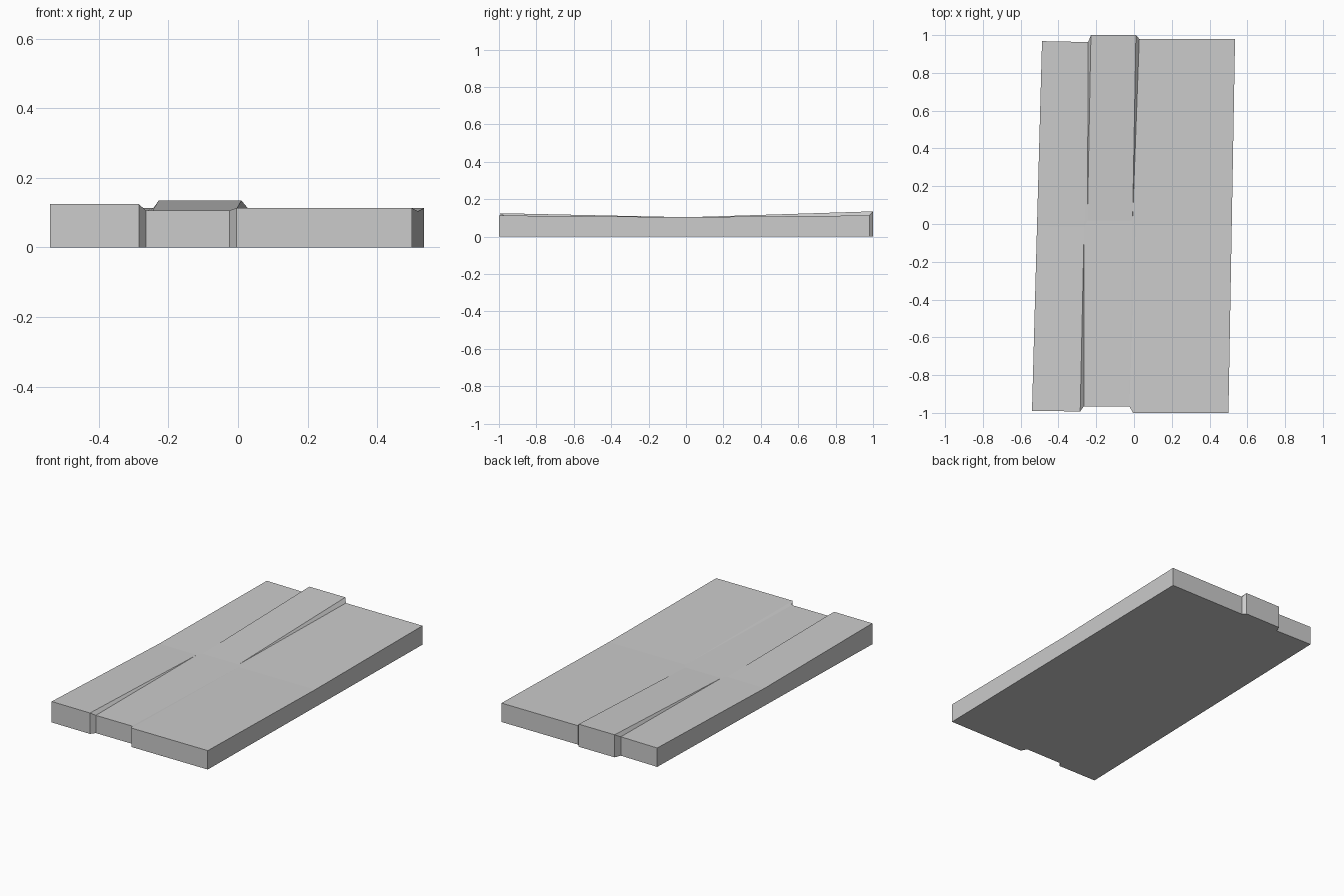
import bpy
import bmesh

cube = bpy.data.objects.get("Cube")
if cube:
    bpy.data.objects.remove(cube)

stone = bpy.data.materials.new("plain grey")
stone.use_nodes = True
grey = (0.6, 0.6, 0.6, 1)
stone.diffuse_color = grey
stone.node_tree.nodes["Principled BSDF"].inputs["Base Color"].default_value = grey

# End outlines: groove at the front, raised tongue at the back
front = [(-0.54, -0.99, 0.125), (-0.285, -0.992, 0.125), (-0.265, -0.965, 0.106),
         (-0.025, -0.965, 0.106), (-0.005, -1.0, 0.113), (0.5, -1.0, 0.113)]
back = [(-0.487, 0.968, 0.113), (-0.243, 0.963, 0.113), (-0.228, 1.0, 0.135),
        (0.01, 1.0, 0.135), (0.028, 0.98, 0.113), (0.535, 0.98, 0.113)]
# Flat waist halfway along
middle = [((f[0] + b[0]) / 2, (f[1] + b[1]) / 2, 0.104) for f, b in zip(front, back)]

bm = bmesh.new()
rows = [front, middle, back]
top = [[bm.verts.new(p) for p in row] for row in rows]
base = [[bm.verts.new((x, y, 0)) for x, y, z in row] for row in rows]

# Top and underside strips; the narrow walls fold along mirrored diagonals
for r in range(2):
    for c in range(5):
        a, b = top[r][c:c + 2]
        d, e = top[r + 1][c:c + 2]
        if c in (1, 4):
            c_left = c == 1
        else:
            c_left = c < 3
        if c_left:
            bm.faces.new((a, b, d))
            bm.faces.new((b, e, d))
        else:
            bm.faces.new((a, b, e))
            bm.faces.new((a, e, d))
        bm.faces.new((base[r][c], base[r + 1][c], base[r + 1][c + 1], base[r][c + 1]))
    # Long sides
    for c in (0, 5):
        bm.faces.new((top[r][c], top[r + 1][c], base[r + 1][c], base[r][c]))

# End walls
for r in (0, 2):
    for c in range(5):
        bm.faces.new((top[r][c], top[r][c + 1], base[r][c + 1], base[r][c]))

bmesh.ops.recalc_face_normals(bm, faces=bm.faces)
mesh = bpy.data.meshes.new("grooved_slab")
bm.to_mesh(mesh)
bm.free()
mesh.materials.append(stone)
slab = bpy.data.objects.new("grooved_slab", mesh)
bpy.context.collection.objects.link(slab)
